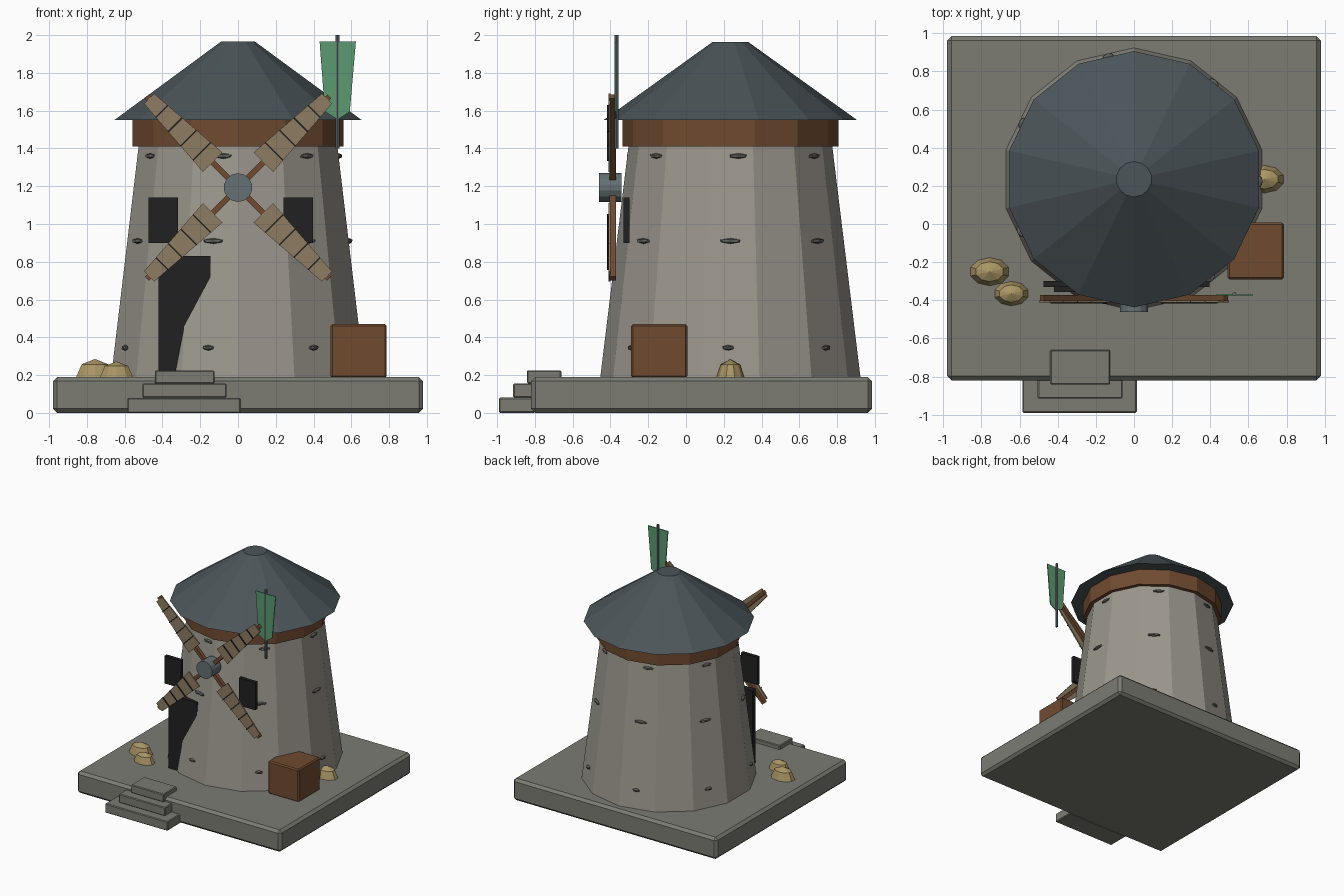
import bpy, bmesh, math
from mathutils import Matrix, Vector

if "Cube" in bpy.data.objects:
    bpy.data.objects.remove(bpy.data.objects["Cube"])

CY = 0.235          # tower axis y
SIDES = 14


def mat(name, r, g, b):
    m = bpy.data.materials.new(name)
    m.diffuse_color = (r, g, b, 1)
    m.use_nodes = True
    m.node_tree.nodes["Principled BSDF"].inputs["Base Color"].default_value = m.diffuse_color
    return m


STONE = mat("stone", 0.20, 0.20, 0.175)
WALL = mat("wall", 0.33, 0.31, 0.27)
ROCK = mat("rock", 0.11, 0.11, 0.10)
SLATE = mat("slate", 0.07, 0.09, 0.10)
WOOD = mat("wood", 0.16, 0.07, 0.03)
DARK = mat("dark", 0.015, 0.015, 0.015)
CLOTH = mat("cloth", 0.27, 0.20, 0.12)
SACK = mat("sackcloth", 0.40, 0.30, 0.13)
METAL = mat("metal", 0.13, 0.16, 0.17)
GREEN = mat("green", 0.10, 0.32, 0.16)


def finish(name, bm, material, bevel=0):
    bmesh.ops.recalc_face_normals(bm, faces=bm.faces)
    me = bpy.data.meshes.new(name)
    bm.to_mesh(me)
    bm.free()
    me.materials.append(material)
    ob = bpy.data.objects.new(name, me)
    bpy.context.collection.objects.link(ob)
    if bevel:
        b = ob.modifiers.new("bevel", 'BEVEL')
        b.width, b.segments = bevel, 1
    return ob


def box(name, x, y, z, material, bevel=0):
    """Box from (min, max) pairs."""
    bm = bmesh.new()
    c = [(a + b) / 2 for a, b in (x, y, z)]
    s = [b - a for a, b in (x, y, z)]
    bmesh.ops.create_cube(bm, size=1, matrix=Matrix.Translation(c) @ Matrix.Diagonal((*s, 1)))
    return finish(name, bm, material, bevel)


def cone(name, r1, r2, z1, z2, material, x=0, y=CY, sides=SIDES):
    bm = bmesh.new()
    bmesh.ops.create_cone(bm, cap_ends=True, segments=sides, radius1=r1, radius2=r2,
                          depth=z2 - z1, matrix=Matrix.Translation((x, y, (z1 + z2) / 2)))
    return finish(name, bm, material)


def prism(name, pts, y1, y2, material):
    """Outline in x, z extruded from y1 to y2."""
    bm = bmesh.new()
    f = bm.faces.new([bm.verts.new((x, y1, z)) for x, z in pts])
    ext = bmesh.ops.extrude_face_region(bm, geom=[f])
    vs = [g for g in ext["geom"] if isinstance(g, bmesh.types.BMVert)]
    bmesh.ops.translate(bm, verts=vs, vec=(0, y2 - y1, 0))
    return finish(name, bm, material)


# Plinth and steps
box("plinth", (-0.98, 0.98), (-0.82, 0.985), (0, 0.19), STONE, 0.022)
box("step_low", (-0.585, 0.015), (-0.99, -0.80), (0, 0.08), STONE, 0.006)
box("step_mid", (-0.505, -0.06), (-0.915, -0.73), (0.08, 0.155), STONE, 0.006)
box("step_top", (-0.44, -0.125), (-0.842, -0.66), (0.155, 0.225), STONE, 0.006)

# Tower, wooden band and roof
cone("tower", 0.69, 0.535, 0.18, 1.45, WALL)
cone("band", 0.572, 0.572, 1.41, 1.56, WOOD)
cone("roof", 0.672, 0.093, 1.55, 1.965, SLATE)

# Door and windows
box("door", (-0.42, -0.145), (-0.356, -0.31), (0.19, 0.83), DARK)
for side, x in (("left", -0.475), ("right", 0.24)):
    box("window_" + side, (x, x + 0.157), (-0.33, -0.30), (0.90, 1.14), DARK)

# Protruding wall stones, three rings of seven
for row, (z, off, half) in enumerate(((0.345, -1, 0.034), (0.91, 0, 0.06), (1.36, 4.5, 0.052))):
    r = 0.69 - 0.122 * (z - 0.18)
    for k in range(7):
        a = math.radians(off + k * 360 / 7)
        bm = bmesh.new()
        bmesh.ops.create_icosphere(
            bm, subdivisions=1, radius=1,
            matrix=Matrix.Translation((0, CY, z)) @ Matrix.Rotation(a, 4, 'Z')
            @ Matrix.Translation((r * 0.98, 0, 0)) @ Matrix.Diagonal((0.02, half, 0.015, 1)))
        finish(f"wall_stone_{row}_{k}", bm, ROCK)

# Hub
bm = bmesh.new()
bmesh.ops.create_cone(bm, cap_ends=True, segments=14, radius1=0.076, radius2=0.076, depth=0.12,
                      matrix=Matrix.Translation((0, -0.402, 1.193)) @ Matrix.Rotation(math.pi / 2, 4, 'X'))
finish("hub", bm, METAL)

# Four sail arms: spar, tapered cloth panel, cross bars
for i in range(4):
    a = math.radians(45 + 90 * i)
    d = Vector((math.cos(a), math.sin(a)))
    n = Vector((-d.y, d.x))
    c = Vector((0, 1.193))

    def strip(r1, h1, r2, h2):
        return [c + d * r + n * h for r, h in ((r1, h1), (r1, -h1), (r2, -h2), (r2, h2))]

    prism(f"spar_{i}", strip(0.03, 0.015, 0.682, 0.015), -0.405, -0.372, WOOD)
    prism(f"sail_{i}", strip(0.19, 0.073, 0.665, 0.038), -0.411, -0.400, CLOTH)
    for k in range(4):
        r = 0.27 + 0.1 * k
        h = 0.073 - 0.0735 * (r - 0.19)
        prism(f"sail_bar_{i}_{k}", strip(r - 0.004, h, r + 0.004, h), -0.418, -0.405, DARK)

# Flag and pole
cone("flag_pole", 0.011, 0.011, 1.40, 2.0, METAL, 0.526, -0.368, 8)
prism("flag", [(0.432, 1.965), (0.624, 1.965), (0.592, 1.595), (0.528, 1.553), (0.46, 1.595)],
      -0.376, -0.368, GREEN)

# Crate
box("crate", (0.49, 0.787), (-0.29, 0.007), (0.185, 0.47), WOOD, 0.01)

# Grain sacks, half buried squashed spheres
for i, (x, y, s) in enumerate(((-0.757, -0.25, 1), (-0.643, -0.365, 0.87), (0.685, 0.235, 0.98))):
    bm = bmesh.new()
    bmesh.ops.create_uvsphere(bm, u_segments=10, v_segments=4, radius=1,
                              matrix=Matrix.Translation((x, y, 0.19))
                              @ Matrix.Diagonal((0.105 * s, 0.074 * s, 0.095 * s, 1)))
    geom = bm.verts[:] + bm.edges[:] + bm.faces[:]
    bmesh.ops.bisect_plane(bm, geom=geom, plane_co=(0, 0, 0.185), plane_no=(0, 0, 1), clear_inner=True)
    bmesh.ops.holes_fill(bm, edges=[e for e in bm.edges if e.is_boundary], sides=0)
    finish(f"sack_{i}", bm, SACK)
